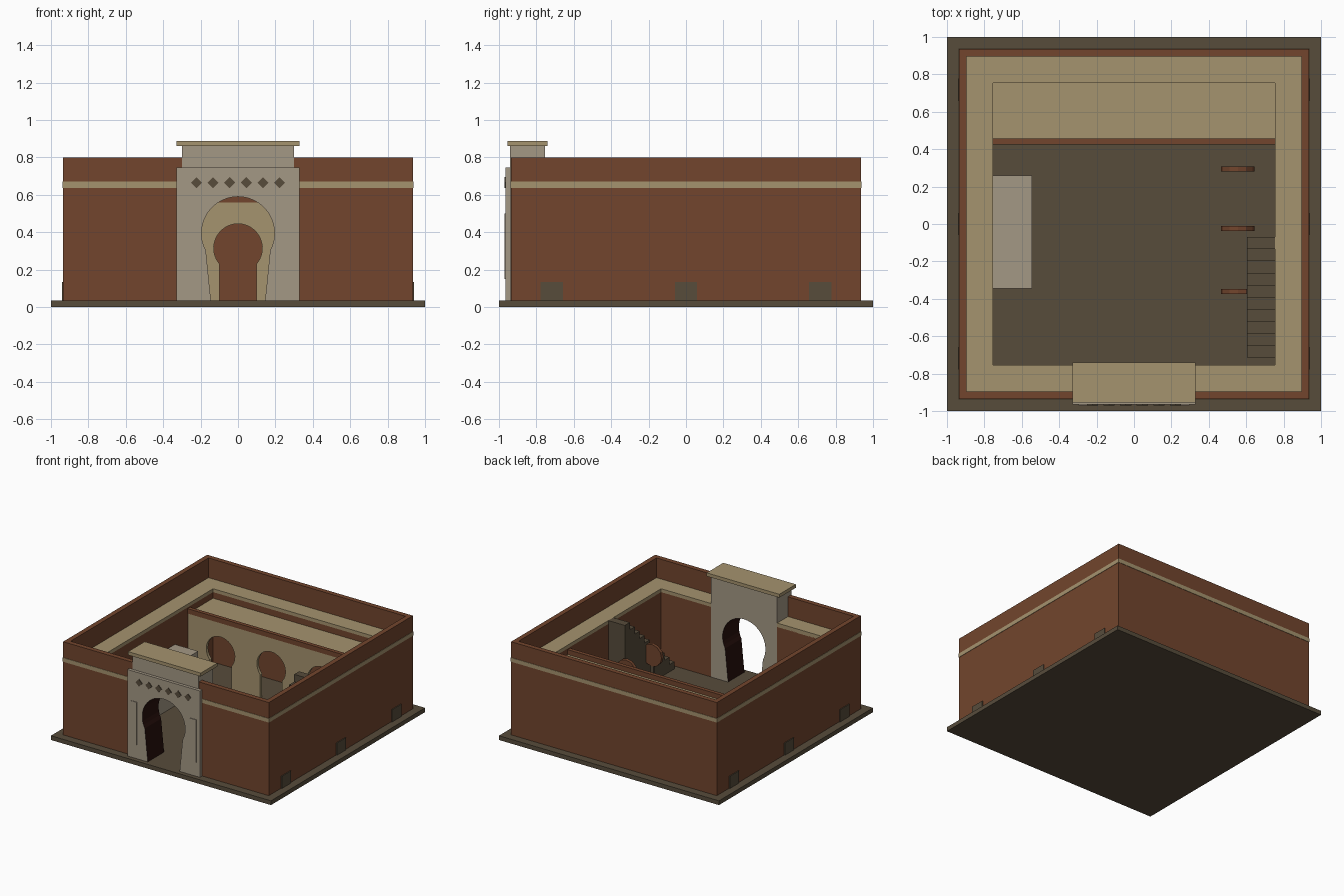
import bpy, bmesh, math
from mathutils import Matrix

if "Cube" in bpy.data.objects:
    bpy.data.objects.remove(bpy.data.objects["Cube"])


def srgb(r, g, b):
    lin = lambda c: c / 12.92 if c <= 0.04045 else ((c + 0.055) / 1.055) ** 2.4
    return (lin(r / 255), lin(g / 255), lin(b / 255), 1)


def material(name, rgb):
    m = bpy.data.materials.new(name)
    m.diffuse_color = srgb(*rgb)
    m.use_nodes = True
    m.node_tree.nodes["Principled BSDF"].inputs["Base Color"].default_value = m.diffuse_color
    return m


CLAY = material("red_clay", (114, 69, 45))
TAN = material("sand_plaster", (165, 147, 110))
STONE = material("pale_stone", (164, 152, 133))
DARK = material("dark_stone", (87, 76, 59))
SHADE = material("dark_wood", (40, 16, 12))


def finish(name, bm, *mats):
    bmesh.ops.recalc_face_normals(bm, faces=bm.faces)
    me = bpy.data.meshes.new(name)
    bm.to_mesh(me)
    bm.free()
    for m in mats:
        me.materials.append(m)
    ob = bpy.data.objects.new(name, me)
    bpy.context.collection.objects.link(ob)
    return ob


def add_box(bm, x0, x1, y0, y1, z0, z1):
    mat = Matrix.Translation(((x0 + x1) / 2, (y0 + y1) / 2, (z0 + z1) / 2)) \
        @ Matrix.Diagonal((x1 - x0, y1 - y0, z1 - z0, 1))
    bmesh.ops.create_cube(bm, size=1, matrix=mat)


def boxes(name, mat, *specs):
    bm = bmesh.new()
    for s in specs:
        add_box(bm, *s)
    return finish(name, bm, mat)


def ring(name, mat, outer, inner, z0, z1):
    """Square ring with mitred corners."""
    bm = bmesh.new()
    corners = [(-1, -1), (1, -1), (1, 1), (-1, 1)]
    loops = [[bm.verts.new((r * x, r * y, z)) for x, y in corners]
             for r, z in ((outer, z0), (outer, z1), (inner, z1), (inner, z0))]
    for k in range(4):
        a, b = loops[k], loops[(k + 1) % 4]
        for i in range(4):
            j = (i + 1) % 4
            bm.faces.new((a[i], a[j], b[j], b[i]))
    return finish(name, bm, mat)


def horseshoe(cx, foot, neck, r, cz, z0, n=28):
    """Opening outline from left foot, over the arch, to right foot."""
    a = math.acos(neck / r)
    pts = [(cx - foot, z0)]
    for i in range(n + 1):
        t = math.pi + a - (math.pi + 2 * a) * i / n
        pts.append((cx + r * math.cos(t), cz + r * math.sin(t)))
    return pts + [(cx + foot, z0)]


def arched_wall(name, mats, x, z0, z1, y0, y1, openings):
    """Slab with arched notches; second material lines the openings."""
    pts = [(-x, z0)]
    for o in openings:
        pts += o
    pts += [(x, z0), (x, z1), (-x, z1)]
    bm = bmesh.new()
    front = [bm.verts.new((px, y0, pz)) for px, pz in pts]
    back = [bm.verts.new((px, y1, pz)) for px, pz in pts]
    bm.faces.new(front)
    bm.faces.new(back)
    n = len(pts)
    for i in range(n):
        j = (i + 1) % n
        f = bm.faces.new((front[i], front[j], back[j], back[i]))
        inside = abs(pts[i][0]) < x and abs(pts[j][0]) < x
        if inside and max(pts[i][1], pts[j][1]) > z0 and len(mats) > 1:
            f.material_index = 1
    return finish(name, bm, *mats)


G = 0.035   # courtyard level

# Ground slab
boxes("base_slab", DARK, (-1, 1, -1, 1, 0, G))

# Thick outer walls, the front one split by the gatehouse
boxes("outer_walls", CLAY,
      (-.935, -.755, -.935, .935, G, .61), (.755, .935, -.935, .935, G, .61),
      (-.755, .755, .755, .935, G, .61),
      (-.755, -.30, -.935, -.755, G, .61), (.30, .755, -.935, -.755, G, .61))
ring("parapet", CLAY, .935, .895, .61, .80)
ring("wall_walk", TAN, .895, .755, .605, .638)
ring("wall_band", TAN, .938, .934, .637, .67)

# Drain blocks at the foot of both side walls
boxes("drain_blocks", DARK, *[(s * .938 - .004, s * .938 + .004, y - .06, y + .06, G, .135)
                              for s in (-1, 1) for y in (-.717, 0, .717)])

# Gatehouse with horseshoe passage
gate = horseshoe(0, .145, .172, .195, .395, G)
arched_wall("gate_block", (STONE, SHADE), .30, G, .86, -.94, -.753, [gate])
arched_wall("gate_front_panel", (STONE, SHADE), .33, G, .745, -.965, -.938, [gate])
boxes("gate_cap", TAN, (-.33, .33, -.955, -.74, .86, .888))
boxes("gate_side_strips", STONE, *[(s * .27 - .028, s * .27 + .028, -.97, -.964, .15, .50)
                                   for s in (-1, 1)])

# Row of diamonds above the gate
bm = bmesh.new()
for i in range(6):
    rot = Matrix.Translation((-.222 + i * .0888, -.967, .665)) @ Matrix.Rotation(math.pi / 4, 4, 'Y')
    bmesh.ops.create_cube(bm, size=1, matrix=rot @ Matrix.Diagonal((.042, .008, .042, 1)))
finish("gate_diamonds", bm, DARK)

# Rear arcade with flat roof
arcade = [horseshoe(cx, .10, .10, .13, .315, G, 24) for cx in (-.46, 0, .46)]
arched_wall("arcade_wall", (TAN,), .755, G, .56, .43, .455, arcade)
boxes("arcade_beam", CLAY, (-.755, .755, .425, .457, .56, .60))
boxes("arcade_roof", TAN, (-.755, .755, .455, .755, .53, .56))

# Low store block against the left wall
boxes("store_block", STONE, (-.755, -.545, -.345, .26, G, .37))

# Staircase rising to the wall walk
run, steps = .0645, 10
boxes("staircase", DARK, *[(.605, .755, -.715 + i * run, -.715 + (i + 1) * run,
                            G, G + (i + 1) * .0603) for i in range(steps)])

# Three upright discs on posts beside the stairs
for i, y in enumerate((.295, -.025, -.36)):
    bm = bmesh.new()
    m = Matrix.Translation((.555, y, .30)) @ Matrix.Rotation(math.pi / 2, 4, 'X')
    bmesh.ops.create_cone(bm, cap_ends=True, segments=12, radius1=.09, radius2=.09,
                          depth=.026, matrix=m)
    finish(f"round_target_{i + 1}", bm, CLAY)
    boxes(f"target_post_{i + 1}", DARK, (.54, .57, y - .01, y + .01, G, .23))
